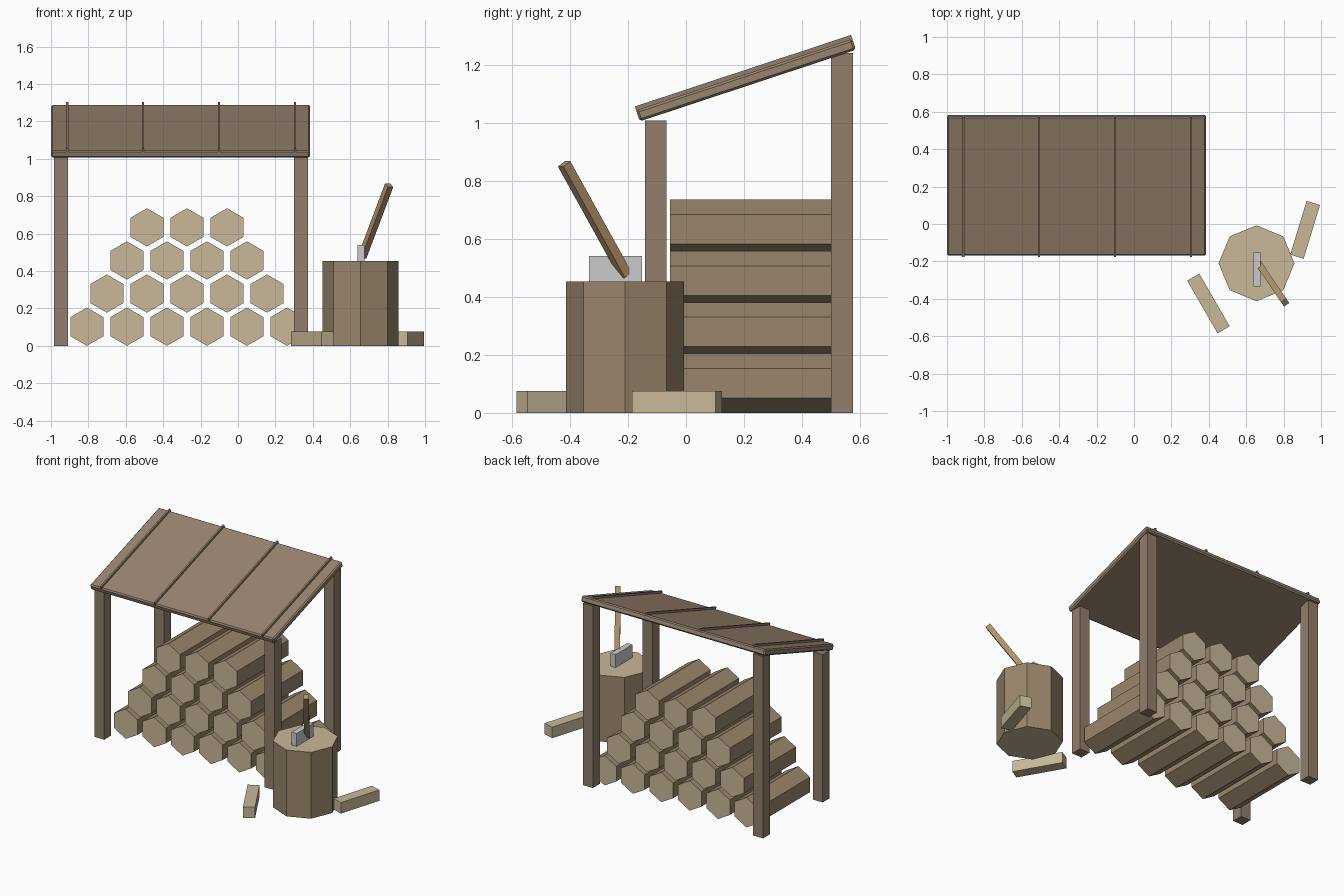
import bpy, bmesh, math
from mathutils import Vector, Matrix

if "Cube" in bpy.data.objects:
    bpy.data.objects.remove(bpy.data.objects["Cube"])


def material(name, rgb):
    m = bpy.data.materials.new(name)
    m.diffuse_color = (*rgb, 1)
    m.use_nodes = True
    m.node_tree.nodes["Principled BSDF"].inputs["Base Color"].default_value = m.diffuse_color
    return m


POST = material("post_wood", (0.29, 0.21, 0.15))
ROOF = material("roof_wood", (0.31, 0.23, 0.16))
BARK = material("bark", (0.32, 0.24, 0.15))
CUT = material("cut_wood", (0.58, 0.48, 0.32))
HANDLE = material("handle_wood", (0.43, 0.29, 0.15))


def finish(name, bm, mats):
    me = bpy.data.meshes.new(name)
    bm.to_mesh(me)
    bm.free()
    for m in mats:
        me.materials.append(m)
    ob = bpy.data.objects.new(name, me)
    bpy.context.collection.objects.link(ob)
    return ob


def box(name, center, size, mat=None, rot=Matrix.Identity(4), bevel=0):
    bm = bmesh.new()
    bmesh.ops.create_cube(bm, size=1, matrix=Matrix.Diagonal((*size, 1)))
    ob = finish(name, bm, [mat] if mat else [])
    ob.matrix_world = Matrix.Translation(center) @ rot
    if bevel:
        mod = ob.modifiers.new("edge", 'BEVEL')
        mod.width, mod.segments = bevel, 1
    return ob


def timber(name, center, sides, radius, length, rot):
    """Prism with bark on the sides and cut wood on both ends."""
    bm = bmesh.new()
    bmesh.ops.create_cone(bm, cap_ends=True, segments=sides, radius1=radius,
                          radius2=radius, depth=length)
    for f in bm.faces:
        f.material_index = 1 if abs(f.normal.z) > 0.9 else 0
    ob = finish(name, bm, [BARK, CUT])
    ob.matrix_world = Matrix.Translation(center) @ rot
    return ob


# Posts: low at the front, tall at the back
for side, x in (("left", -0.947), ("right", 0.337)):
    for end, y, h in (("front", -0.104, 1.008), ("back", 0.538, 1.24)):
        box(f"{end}_{side}_post", (x, y, h / 2), (0.075, 0.075, h), POST)

# Sloped roof with thin raised ribs
tilt = Matrix.Rotation(math.radians(18.3), 4, 'X')
roof_mid = Vector((-0.307, 0.207, 1.147))
box("roof", roof_mid, (1.385, 0.785, 0.04), ROOF, tilt, 0.008)
for i in range(4):
    offset = tilt @ Vector((0, 0, 0.024))
    x = -0.913 + i * 0.406
    box(f"roof_rib_{i + 1}", (x, roof_mid.y + offset.y, roof_mid.z + offset.z),
        (0.011, 0.785, 0.02), POST, tilt)

# Pyramid stack of six-sided logs
lying = Matrix.Rotation(math.pi / 2, 4, 'X')
for row in range(4):
    count = 6 - row
    for i in range(count):
        x = -0.273 + (i - (count - 1) / 2) * 0.214
        timber(f"log_{row + 1}_{i + 1}", (x, 0.224, 0.102 + row * 0.177),
               6, 0.102, 0.558, lying)

# Chopping block
timber("chopping_block", (0.655, -0.21, 0.226), 8, 0.203, 0.452, Matrix.Identity(4))

# Axe stuck in the block
box("axe_head", (0.657, -0.243, 0.495), (0.038, 0.182, 0.09))
base, tip = Vector((0.664, -0.208, 0.475)), Vector((0.808, -0.42, 0.858))
axis = tip - base
box("axe_handle", (base + tip) / 2, (0.034, 0.034, axis.length), HANDLE,
    axis.to_track_quat('Z', 'Y').to_matrix().to_4x4())

# Split pieces on the ground
for i, (x, y, length, angle) in enumerate(((0.398, -0.425, 0.325, -60),
                                           (0.915, -0.031, 0.3, 73))):
    box(f"split_piece_{i + 1}", (x, y, 0.0375), (length, 0.075, 0.075), CUT,
        Matrix.Rotation(math.radians(angle), 4, 'Z'))
